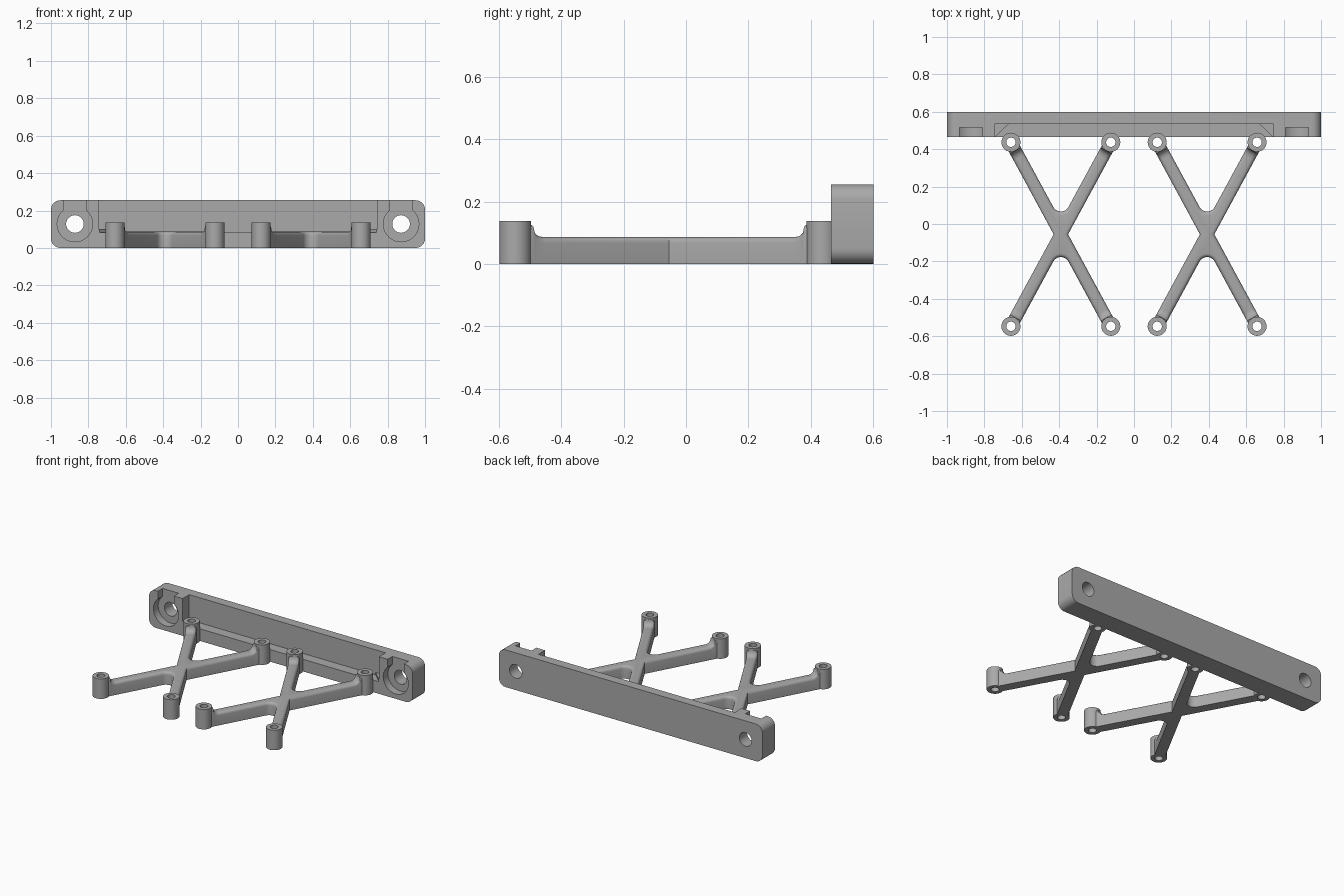
import bpy, bmesh
from math import sin, cos, pi, atan2, hypot
from mathutils import Matrix, Vector

if "Cube" in bpy.data.objects:
    bpy.data.objects.remove(bpy.data.objects["Cube"], do_unlink=True)

grey = bpy.data.materials.new("plain grey")
grey.use_nodes = True
grey.diffuse_color = (0.4, 0.4, 0.4, 1)
grey.node_tree.nodes["Principled BSDF"].inputs["Base Color"].default_value = grey.diffuse_color


def finish(name, bm, matrix=None):
    bmesh.ops.recalc_face_normals(bm, faces=bm.faces)
    mesh = bpy.data.meshes.new(name)
    bm.to_mesh(mesh)
    bm.free()
    mesh.materials.append(grey)
    ob = bpy.data.objects.new(name, mesh)
    bpy.context.collection.objects.link(ob)
    if matrix:
        ob.matrix_world = matrix
    return ob


def smooth(ob):
    bpy.ops.object.select_all(action="DESELECT")
    ob.select_set(True)
    bpy.context.view_layer.objects.active = ob
    bpy.ops.object.shade_smooth_by_angle(angle=0.6)


def prism(points, offset):
    """Extrude a closed outline of 3D points along an offset."""
    bm = bmesh.new()
    face = bm.faces.new([bm.verts.new(p) for p in points])
    ext = bmesh.ops.extrude_face_region(bm, geom=[face])
    verts = [v for v in ext["geom"] if isinstance(v, bmesh.types.BMVert)]
    bmesh.ops.translate(bm, verts=verts, vec=offset)
    return bm


def arc(cx, cy, r, a0, a1, n):
    return [(cx + r * cos(a0 + (a1 - a0) * i / n), cy + r * sin(a0 + (a1 - a0) * i / n))
            for i in range(n + 1)]


# Mounting bar with rounded ends
FRONT, BACK, TOP, R = 0.464, 0.6, 0.255, 0.05
outline = []
for k, (sx, sz) in enumerate([(1, TOP - R), (-1, TOP - R), (-1, R), (1, R)]):
    outline += arc(sx * (1 - R), sz, R, k * pi / 2, (k + 1) * pi / 2, 6)
bar = finish("mounting_bar", prism([(x, FRONT, z) for x, z in outline], (0, BACK - FRONT, 0)))


def cut(bm):
    cutter = finish("cutter", bm)
    cutter.hide_render = True
    mod = bar.modifiers.new("cut", "BOOLEAN")
    mod.operation, mod.solver, mod.object = "DIFFERENCE", "EXACT", cutter
    bpy.context.view_layer.objects.active = bar
    bpy.ops.object.modifier_apply(modifier=mod.name)
    bpy.data.objects.remove(cutter, do_unlink=True)


def box(x0, x1, y0, y1, z0, z1):
    return prism([(x0, y0, z0), (x1, y0, z0), (x1, y1, z0), (x0, y1, z0)], (0, 0, z1 - z0))


def bore(x, z, r, y0, y1):
    return prism([(px, y0, pz) for px, pz in arc(x, z, r, 0, 2 * pi, 40)[:-1]], (0, y1 - y0, 0))


# Long recess, with a slightly deeper tapered floor
cut(box(-0.745, 0.745, 0.4, 0.535, 0.1, 0.4))
cut(prism([(-0.74, 0.4, 0.083), (0.74, 0.4, 0.083), (0.74, 0.468, 0.083), (0.67, 0.535, 0.083),
           (-0.67, 0.535, 0.083), (-0.74, 0.468, 0.083)], (0, 0, 0.1)))

# Counterbored screw holes open to the top
for side in (-1, 1):
    x = side * 0.872
    cut(bore(x, 0.128, 0.095, 0.4, 0.516))
    cut(box(x - 0.061, x + 0.061, 0.4, 0.5155, 0.13, 0.4))
    cut(bore(x, 0.128, 0.047, 0.4, 0.7))
smooth(bar)

# Cross brace dimensions
DX, DY, CY = 0.267, 0.492, -0.055
W, H, B, POST_R, POST_H = 0.034, 0.087, 0.02, 0.051, 0.137
LENGTH, LEAN = hypot(DX, DY), atan2(DX, DY)
RAMP = 0.038
START = LENGTH - POST_R - RAMP


def cross_outline():
    """Quarter outline with a filleted crotch, mirrored to a full X."""
    along, across = Vector((sin(LEAN), cos(LEAN))), Vector((cos(LEAN), -sin(LEAN)))
    f = 0.046
    q = [Vector((W / cos(LEAN), 0)), along * START + across * W, along * START - across * W]
    q += [Vector(p) for p in arc(0, (W + f) / sin(LEAN), f, -LEAN, -pi / 2, 6)]
    half = q + [Vector((-p.x, p.y)) for p in reversed(q[:-1])]
    return half + [Vector((p.x, -p.y)) for p in reversed(half[1:-1])]


def cross(name, cx):
    bm = prism([(p.x, p.y, 0) for p in cross_outline()], (0, 0, H))

    def is_end(e):
        return all(abs((abs(v.co.x) * sin(LEAN) + abs(v.co.y) * cos(LEAN)) - START) < 1e-4
                   for v in e.verts)
    rim = [e for e in bm.edges if all(v.co.z > H - 1e-4 for v in e.verts) and not is_end(e)]
    bmesh.ops.bevel(bm, geom=rim, offset=B, segments=4, profile=0.5, affect="EDGES")
    smooth(finish(name, bm, Matrix.Translation((cx, CY, 0))))


def ramp(name, matrix):
    """Arm end that sweeps up into its post."""
    bm = bmesh.new()
    stations = [(START + RAMP * sin(t), H + RAMP * (1 - cos(t)))
                for t in [i * pi / 12 for i in range(7)]]
    stations.append((LENGTH - 0.036, H + RAMP))
    rings = []
    for d, h in stations:
        sec = [(W, 0)] + arc(W - B, h - B, B, 0, pi / 2, 4)
        sec += [(-x, z) for x, z in reversed(sec)]
        rings.append([bm.verts.new((x, d, z)) for x, z in sec])
    for a, b in zip(rings, rings[1:]):
        for i in range(len(a)):
            j = (i + 1) % len(a)
            bm.faces.new((a[i], a[j], b[j], b[i]))
    bm.faces.new(rings[-1])
    smooth(finish(name, bm, matrix))


def post(name, x, y):
    """Hollow round post."""
    bm = bmesh.new()
    profile = [(POST_R, 0), (POST_R, POST_H), (0.025, POST_H), (0.025, 0)]
    n = 32
    rings = [[bm.verts.new((r * cos(2 * pi * i / n), r * sin(2 * pi * i / n), z))
              for i in range(n)] for r, z in profile]
    for k in range(4):
        a, b = rings[k], rings[(k + 1) % 4]
        for i in range(n):
            j = (i + 1) % n
            bm.faces.new((a[i], a[j], b[j], b[i]))
    smooth(finish(name, bm, Matrix.Translation((x, y, 0))))


# Two cross braces, each with four posts
for side, cx in (("right", -0.391), ("left", 0.391)):
    cross(side + "_cross_brace", cx)
    for sx in (-1, 1):
        for sy in (-1, 1):
            tag = f"{side}_{'back' if sy > 0 else 'front'}_{'left' if sx > 0 else 'right'}"
            angle = -sx * LEAN if sy > 0 else pi + sx * LEAN
            ramp(tag + "_arm_end", Matrix.Translation((cx, CY, 0)) @ Matrix.Rotation(angle, 4, "Z"))
            post(tag + "_post", cx + sx * DX, CY + sy * DY)
